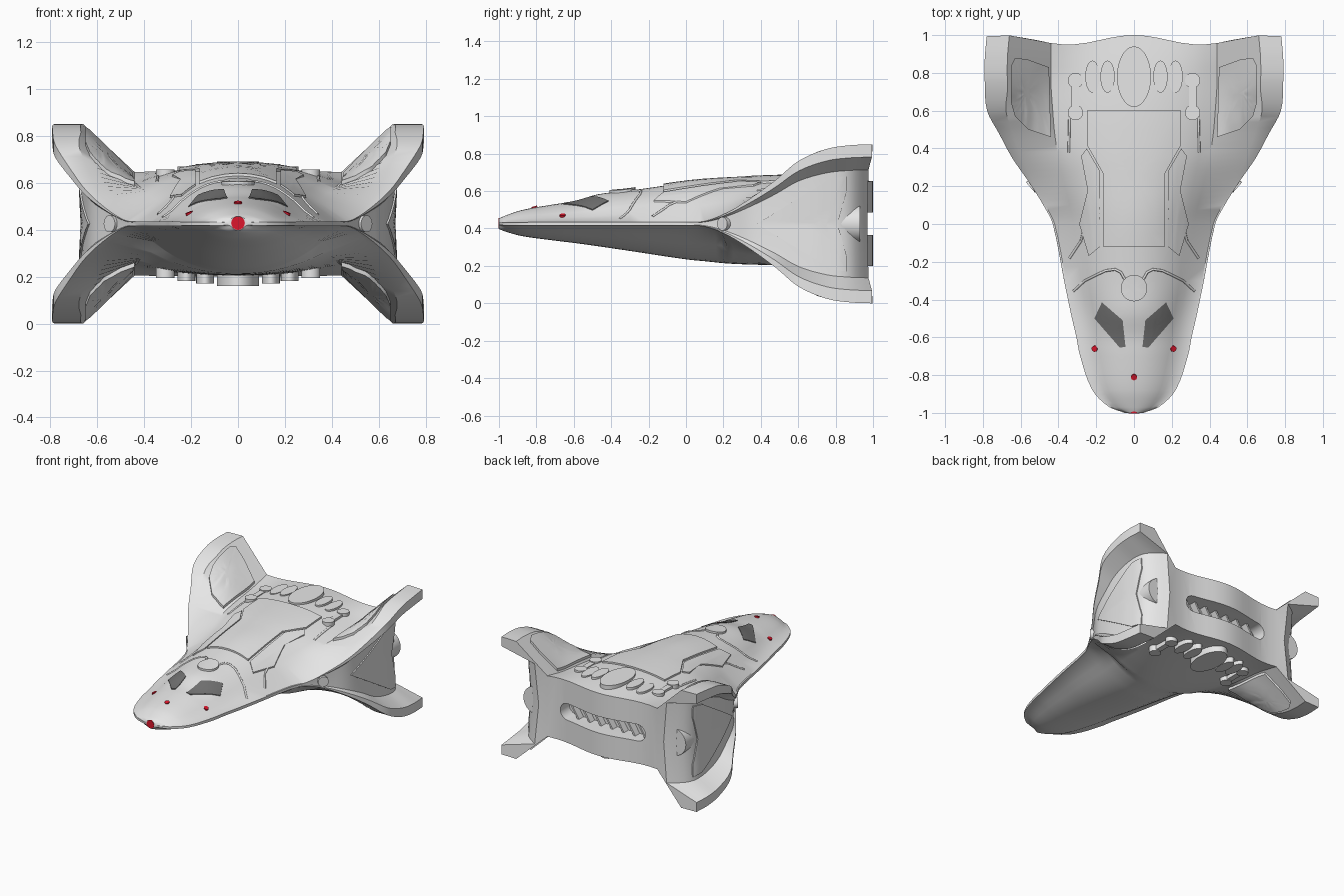
import bpy, bmesh, math
from math import sin, cos, pi
from mathutils import Vector
from mathutils.bvhtree import BVHTree

if "Cube" in bpy.data.objects:
    bpy.data.objects.remove(bpy.data.objects["Cube"])

ZC = 0.425  # mid height: the tail is symmetric above and below it


def material(name, rgb):
    m = bpy.data.materials.new(name)
    m.diffuse_color = (*rgb, 1)
    m.use_nodes = True
    m.node_tree.nodes["Principled BSDF"].inputs["Base Color"].default_value = m.diffuse_color
    return m


GREY = material("hull_grey", (0.80, 0.80, 0.80))
DARK = material("window_grey", (0.17, 0.17, 0.17))
RED = material("light_red", (0.72, 0.008, 0.025))


def make(name, verts, faces, mat, angle=32):
    bm = bmesh.new()
    vs = [bm.verts.new(v) for v in verts]
    for f in faces:
        bm.faces.new([vs[i] for i in f])
    bmesh.ops.recalc_face_normals(bm, faces=bm.faces)
    me = bpy.data.meshes.new(name)
    bm.to_mesh(me)
    bm.free()
    me.materials.append(mat)
    me.shade_smooth()
    me.set_sharp_from_angle(angle=math.radians(angle))
    ob = bpy.data.objects.new(name, me)
    bpy.context.collection.objects.link(ob)
    return ob


def prism(name, pts, lo, hi, axis="z", mat=GREY):
    """Extrude a 2D outline along z or y."""
    put = (lambda a, b, h: (a, b, h)) if axis == "z" else (lambda a, b, h: (a, h, b))
    n = len(pts)
    verts = [put(a, b, h) for h in (lo, hi) for a, b in pts]
    faces = [range(n), range(n, 2 * n)]
    faces += [(i, (i + 1) % n, n + (i + 1) % n, n + i) for i in range(n)]
    return make(name, verts, faces, mat)


def oval(cx, cy, rx, ry, n=28):
    return [(cx + rx * cos(2 * pi * i / n), cy + ry * sin(2 * pi * i / n)) for i in range(n)]


# ---- hull: lofted sections
# y, top height, belly depth, shoulder x, shoulder height, fin tip x, fin tip height, side wall x
ST = [
    (-1.0, .028, .028, .03, .022, .05, .006, .05),
    (-.97, .042, .04, .09, .022, .13, .008, .13),
    (-.88, .073, .065, .16, .028, .22, .008, .22),
    (-.70, .105, .09, .21, .034, .285, .010, .285),
    (-.60, .120, .102, .23, .036, .305, .010, .305),
    (-.47, .158, .12, .25, .042, .335, .010, .335),
    (-.30, .178, .145, .28, .060, .37, .010, .37),
    (.00, .220, .19, .32, .085, .43, .010, .43),
    (.10, .230, .20, .34, .10, .48, .014, .475),
    (.22, .237, .212, .37, .12, .555, .06, .54),
    (.35, .245, .218, .40, .145, .645, .14, .62),
    (.48, .250, .22, .42, .16, .715, .235, .65),
    (.60, .253, .22, .43, .17, .778, .335, .66),
    (.75, .250, .22, .44, .18, .79, .40, .66),
    (.88, .240, .22, .44, .20, .79, .42, .63),
    (1.0, .228, .225, .44, .22, .78, .425, .50),
]


def spline(i, t):
    p = [ST[max(0, min(len(ST) - 1, i + k))] for k in (-1, 0, 1, 2)]
    y = p[1][0] + (p[2][0] - p[1][0]) * t
    out = [y]
    for k in range(1, 8):
        a, b, c, d = (q[k] for q in p)
        m1 = (c - a) / (p[2][0] - p[0][0]) * (p[2][0] - p[1][0])
        m2 = (d - b) / (p[3][0] - p[1][0]) * (p[2][0] - p[1][0])
        out.append((2*t**3 - 3*t**2 + 1)*b + (t**3 - 2*t**2 + t)*m1 + (3*t**2 - 2*t**3)*c + (t**3 - t**2)*m2)
    return out


def section(s):
    y, hu, hl, bx, bz, tx, tz, sx = s
    f = max(.08, min(1, (y - .1) / .6))

    def quarter(h, b):
        pts = [(bx * i / 7, b + (h - b) * (1 - (i / 7) ** 2.2)) for i in range(8)]
        return pts + [(tx - .12 * f, tz), (tx, tz), (tx, tz * .84), (sx + .1 * (tx - sx), tz * .68)]
    k = bz if y > .2 else hl * (.35 + .1 * max(0, y))
    half = quarter(hu, bz) + [(sx, 0)] + [(x, -z) for x, z in reversed(quarter(hl, min(k, .98 * hl)))]
    ring = half + [(-x, z) for x, z in half[-2:0:-1]]
    w = max(0, min(1, (y - .8) / .2))
    return [(x, y - .05 * w * sin(pi * x / .7) ** 2, ZC + z) for x, z in ring]


rows = [section(spline(i, t / 4)) for i in range(len(ST) - 1) for t in range(4)] + [section(ST[-1])]
n = len(rows[0])
verts = [v for r in rows for v in r]
faces = [(r*n + i, r*n + (i+1) % n, (r+1)*n + (i+1) % n, (r+1)*n + i) for r in range(len(rows) - 1) for i in range(n)]
faces.append(range(n))
base = (len(rows) - 1) * n
cap = [(i, i + 1, 23 - i, 24 - i) for i in range(7)] + [range(7, 13), range(12, 18), (7, 12, 17)]
for c in cap:
    faces.append([base + i for i in c])
    faces.append([base + (n - i) % n for i in c])
hull = make("hull", verts, faces, GREY)
bm = bmesh.new()
bm.from_mesh(hull.data)
TREE = BVHTree.FromBMesh(bm)
bm.free()

# exhaust slot cut in the tail, with slanted vanes
slot = [(s * (.28 + .06 * cos(a)), ZC + s * .06 * sin(a)) for s in (1, -1) for a in [pi * k / 12 - pi / 2 for k in range(13)]]
cutter = prism("slot_cutter", slot, .85, 1.1, "y")
mod = hull.modifiers.new("slot", "BOOLEAN")
mod.operation, mod.object = "DIFFERENCE", cutter
dg = bpy.context.evaluated_depsgraph_get()
hull.data = bpy.data.meshes.new_from_object(hull.evaluated_get(dg))
hull.modifiers.clear()
bpy.data.objects.remove(cutter)
hull.data.shade_smooth()
hull.data.set_sharp_from_angle(angle=math.radians(32))
for k in range(7):
    x = -.27 + .09 * k
    prism("exhaust_vane", [(x - .045, ZC - .06), (x - .03, ZC - .06), (x + .045, ZC + .06), (x + .03, ZC + .06)], .845, .90, "y")


# ---- plates that follow the hull
def hit(a, b, axis, s):
    """Point of the hull seen along z at (x, y) or along x at (y, z)."""
    if axis == "z":
        o, d = Vector((a, b, 3 * s)), Vector((0, 0, -s))
    else:
        o, d = Vector((3 * s, a, b)), Vector((-s, 0, 0))
    p = TREE.ray_cast(o, d)[0]
    return p if p else o + d * 2.6, d


def plate(name, pts, lift, mat=GREY, axis="z", s=1, rings=6):
    out = []
    for i, (a, b) in enumerate(pts):
        c, d = pts[(i + 1) % len(pts)]
        out += [(a + (c - a) * t / 6, b + (d - b) * t / 6) for t in range(6)]
    m = len(out)
    ca, cb = sum(p[0] for p in out) / m, sum(p[1] for p in out) / m
    vs = []
    for r in range(rings + 1):  # ring 0 is the skirt
        k = 1 - max(0, r - 1) / rings
        for a, b in out:
            p, d = hit(ca + (a - ca) * k, cb + (b - cb) * k, axis, s)
            vs.append(p - d * (lift if r else -.01))
    fs = [(r*m + i, r*m + (i+1) % m, (r+1)*m + (i+1) % m, (r+1)*m + i) for r in range(rings) for i in range(m)]
    fs.append(range(rings * m, rings * m + m))
    return make(name, vs, fs, mat)


def ridge(name, pts, r=.007):
    cu = bpy.data.curves.new(name, "CURVE")
    cu.dimensions, cu.bevel_depth, cu.bevel_resolution = "3D", r, 1
    path = [(a[0] + (b[0] - a[0]) * t / 5, a[1] + (b[1] - a[1]) * t / 5) for a, b in zip(pts, pts[1:]) for t in range(5)] + [pts[-1]]
    sp = cu.splines.new("POLY")
    sp.points.add(len(path) - 1)
    for q, (x, y) in zip(sp.points, path):
        q.co = (*hit(x, y, "z", 1)[0], 1)
    cu.materials.append(GREY)
    bpy.context.collection.objects.link(bpy.data.objects.new(name, cu))


def drum(name, loc, r, depth, direction, mat=GREY):
    bpy.ops.mesh.primitive_cylinder_add(vertices=32, radius=r, depth=depth, location=loc)
    o = bpy.context.object
    o.name = name
    o.rotation_euler = Vector(direction).to_track_quat("Z", "Y").to_euler()
    o.data.materials.append(mat)
    o.data.shade_smooth()
    o.data.set_sharp_from_angle(angle=math.radians(32))


# cargo bay cover, top hatch and centre lights
bay = [(.25, .6), (.25, .42), (.165, .27), (.165, -.12)]
plate("bay_cover", bay + [(-x, y) for x, y in reversed(bay)], .012)
plate("top_hatch", oval(0, -.34, .07, .07, 20), .014, rings=3)
drum("nose_light", (0, -.992, ZC + .003), .029, .022, (0, -1, 0), RED)
drum("ridge_light", (0, -.81, hit(0, -.81, "z", 1)[0].z), .016, .014, (0, -.3, 1), RED)

for s in (1, -1):
    m = lambda pts: [(s * x, y) for x, y in pts]
    # cockpit and upper hull details
    plate("window", m([(.17, -.415), (.06, -.51), (.045, -.65), (.075, -.655), (.21, -.5)]), .005, DARK)
    plate("shoulder_panel", m([(.18, .28), (.25, .40), (.28, .36), (.24, .2), (.29, 0), (.24, -.17), (.18, -.12)]), .009)
    ridge("brow_ridge", m([(.05, -.29), (.07, -.255), (.10, -.24), (.15, -.247), (.19, -.265), (.26, -.30), (.32, -.355)]))
    ridge("flank_ridge", m([(.25, .03), (.28, -.09), (.34, -.18)]))
    ridge("tail_rail", m([(.34, .6), (.345, .38)]))
    drum("side_light", (s * .207, -.66, hit(s * .207, -.66, "z", 1)[0].z), .016, .014, (s * .4, -.1, 1), RED)
    # flank disc, side panel and engine
    drum("flank_disc", (s * .535, .205, ZC), .036, .035, (s * .75, -.66, 0))
    plate("side_panel", [(.38, ZC), (.60, .56), (.78, .67), (.86, .68), (.86, .60), (.81, ZC),
                         (.86, .25), (.86, .17), (.78, .18), (.60, .29)], .008, axis="x", s=s)
    drum("engine", (s * .55, .87, ZC), .10, .12, (0, 1, 0))
    # parts repeated above and below the tail
    for u in (1, -1):
        plate("fin_panel", m([(.45, .83), (.56, .87), (.63, .88), (.65, .84), (.65, .64), (.63, .57), (.56, .50), (.44, .46)]), .018, s=u)
        for x, h in ((.14, .255), (.22, .243)):
            prism("tail_oval", oval(s * x, .78, .038, .085), ZC + u * .12, ZC + u * h)
        for y in (.76, .59):
            prism("tail_knob", oval(s * .31, y, .04, .04), ZC + u * .12, ZC + u * .232)
        prism("knob_link", m([(.29, .6), (.33, .6), (.33, .76), (.29, .76)]), ZC + u * .12, ZC + u * .226)

for u in (1, -1):
    prism("tail_dome", oval(0, .78, .09, .16, 40), ZC + u * .12, ZC + u * .265)
